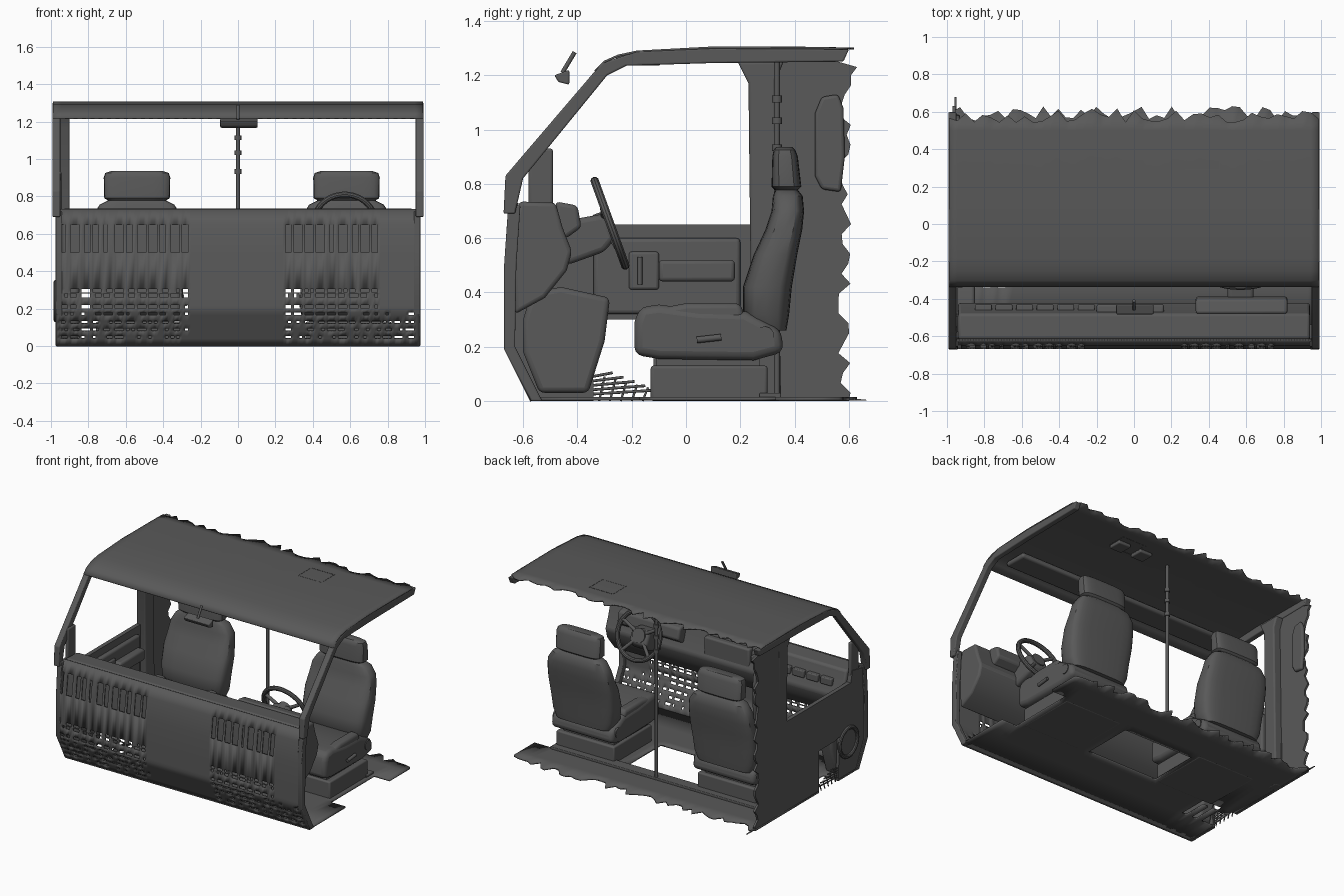
import bpy, bmesh, math, random
from mathutils import Vector

random.seed(7)
cube = bpy.data.objects.get("Cube")
if cube:
    bpy.data.objects.remove(cube)

grey = bpy.data.materials.new("dark grey")
grey.use_nodes = True
grey.diffuse_color = (0.1, 0.1, 0.1, 1)
grey.node_tree.nodes["Principled BSDF"].inputs["Base Color"].default_value = (0.1, 0.1, 0.1, 1)


def finish(name, bm, bevel=0, thick=0, smooth=True):
    bmesh.ops.recalc_face_normals(bm, faces=bm.faces)
    me = bpy.data.meshes.new(name)
    bm.to_mesh(me)
    bm.free()
    ob = bpy.data.objects.new(name, me)
    bpy.context.collection.objects.link(ob)
    me.materials.append(grey)
    if thick:
        mod = ob.modifiers.new("thickness", "SOLIDIFY")
        mod.thickness, mod.offset = thick, 0
    if bevel:
        mod = ob.modifiers.new("bevel", "BEVEL")
        mod.width, mod.segments = bevel, 3
    if smooth:
        bpy.ops.object.select_all(action="DESELECT")
        ob.select_set(True)
        bpy.context.view_layer.objects.active = ob
        bpy.ops.object.shade_smooth_by_angle(angle=math.radians(35))
    return ob


def prism(name, profile, x0, x1, bevel=0):
    """Side outline (y, z) extruded from x0 to x1."""
    bm = bmesh.new()
    face = bm.faces.new([bm.verts.new((x0, y, z)) for y, z in profile])
    ext = bmesh.ops.extrude_face_region(bm, geom=[face])["geom"]
    bmesh.ops.translate(bm, vec=(x1 - x0, 0, 0),
                        verts=[v for v in ext if isinstance(v, bmesh.types.BMVert)])
    return finish(name, bm, bevel)


def box(name, x, y, z, bevel=0):
    return prism(name, [(y[0], z[0]), (y[1], z[0]), (y[1], z[1]), (y[0], z[1])], x[0], x[1], bevel)


def loft(name, cx, sections):
    """Rounded sections (y, z, half width, half depth) stacked upwards."""
    bm, rings, n = bmesh.new(), [], 24
    for y, z, hw, hd in sections:
        ring = []
        for i in range(n):
            a = math.tau * i / n
            c, s = math.cos(a), math.sin(a)
            ring.append(bm.verts.new((cx + hw * math.copysign(abs(c) ** 0.5, c),
                                      y + hd * math.copysign(abs(s) ** 0.5, s), z)))
        rings.append(ring)
    for a, b in zip(rings, rings[1:]):
        for i in range(n):
            bm.faces.new((a[i], a[(i + 1) % n], b[(i + 1) % n], b[i]))
    bm.faces.new(rings[0])
    bm.faces.new(rings[-1])
    return finish(name, bm)


def rod(name, start, end, r):
    p, q = Vector(start), Vector(end)
    bm = bmesh.new()
    bmesh.ops.create_cone(bm, cap_ends=True, segments=12, radius1=r, radius2=r, depth=(q - p).length)
    rot = (q - p).to_track_quat("Z", "Y").to_matrix()
    bmesh.ops.rotate(bm, verts=bm.verts, cent=(0, 0, 0), matrix=rot)
    bmesh.ops.translate(bm, verts=bm.verts, vec=(p + q) / 2)
    return finish(name, bm)


def ring(name, centre, axis, big, small):
    bpy.ops.mesh.primitive_torus_add(location=centre, major_radius=big, minor_radius=small,
                                     major_segments=40, minor_segments=10)
    ob = bpy.context.object
    ob.name = name
    ob.rotation_euler = Vector(axis).to_track_quat("Z", "Y").to_euler()
    ob.data.materials.append(grey)
    bpy.ops.object.shade_smooth_by_angle()


def sheet(name, xs, rows, thick, skip=None, torn=0):
    """Sheet over x; rows of (y, z); the last row is torn, skipped cells are holes."""
    bm, grid = bmesh.new(), []
    for j, (y, z) in enumerate(rows):
        last = j == len(rows) - 1
        grid.append([bm.verts.new((x, y + (random.uniform(-torn, torn) if last else 0), z)) for x in xs])
    for j in range(len(rows) - 1):
        for i in range(len(xs) - 1):
            if not (skip and skip((xs[i] + xs[i + 1]) / 2, j, i)):
                bm.faces.new((grid[j][i], grid[j][i + 1], grid[j + 1][i + 1], grid[j + 1][i]))
    bmesh.ops.delete(bm, geom=[v for v in bm.verts if not v.link_faces], context="VERTS")
    return finish(name, bm, thick=thick)


def steps(a, b, n):
    return [a + (b - a) * i / n for i in range(n + 1)]


# Roof skin with torn rear edge, hatch and ceiling trim
sheet("roof", steps(-0.99, 0.99, 44),
      [(-0.335, 1.215), (-0.3, 1.25), (-0.25, 1.272), (-0.18, 1.287), (0.1, 1.302), (0.5, 1.3), (0.58, 1.298)],
      0.008, torn=0.04)
for a, b in ((0.27, 0.275), (0.455, 0.46)):
    box("hatch_side_seam", (a, b), (0.29, 0.44), (1.295, 1.306))
    box("hatch_cross_seam", (0.27, 0.46), (a + 0.02, b + 0.02) if a < 0.4 else (0.435, 0.44), (1.295, 1.306))
box("front_ceiling_trim", (-0.86, 0.86), (-0.26, -0.09), (1.235, 1.272), 0.015)
for x in (0.18, 0.36):
    box("ceiling_lamp", (x, x + 0.1), (0.3, 0.4), (1.27, 1.295), 0.008)

# Front panel with rows of broken grille slots
slot_z = [0.04, 0.055, 0.08, 0.095, 0.12, 0.135, 0.165, 0.18, 0.2, 0.22, 0.26, 0.28, 0.285, 0.305]
panel = [(-0.57, 0.0)]
panel += [(-0.57 - 0.095 * min(z / 0.19, 1), z) for z in slot_z]
panel += [(-0.665, 0.5), (-0.645, 0.65), (-0.62, 0.73)]


def is_slot(x, j, i):
    high = j >= 9
    inside = -0.95 < x < -0.27 or 0.25 < x < (0.75 if high else 0.95)
    return inside and j % 2 == 1 and i % 4 != 0 and random.random() < (0.85 if high else 0.6)


sheet("front_panel", steps(-0.97, 0.97, 130), panel, 0.008, is_slot)

# Floor with torn rear edge, centre opening and door notch
floor_y = [-0.57, -0.34, -0.17, -0.12, 0.25, 0.33, 0.5, 0.59]


def floor_hole(x, j, i):
    centre = abs(x) < 0.27 and j == 3
    notch = x > 0.84 and 2 <= j <= 4
    mesh_gap = x < -0.7 and 1 <= j <= 2 and random.random() < 0.6
    return centre or notch or mesh_gap


sheet("floor", steps(-0.97, 0.97, 48), [(y, 0.008) for y in floor_y], 0.012, floor_hole, 0.04)
box("rear_cross_sill", (-0.95, 0.83), (0.27, 0.35), (0.01, 0.03), 0.005)
prism("torn_spike", [(0.5, 0.0), (0.68, 0.003), (0.5, 0.02)], -0.96, -0.95)

# Windscreen pillars, roof rails and front corner pillars on both sides
pillar = [(-0.672, 0.69), (-0.665, 0.83), (-0.31, 1.245), (-0.18, 1.288), (0.1, 1.3), (0.6, 1.295),
          (0.58, 1.25), (0.1, 1.245), (-0.22, 1.235), (-0.29, 1.2), (-0.6, 0.82), (-0.63, 0.69)]
corner = [(-0.57, 0), (-0.67, 0.19), (-0.67, 0.5), (-0.655, 0.72), (-0.61, 0.72),
          (-0.625, 0.5), (-0.63, 0.2), (-0.53, 0)]
for s in (-1, 1):
    prism("windscreen_pillar", pillar, s * 0.95, s * 0.992, 0.006)
    prism("corner_pillar", corner, s * 0.94, s * 0.975, 0.005)

# Closed right side: door, pillar, torn rear panel
out = -0.97
prism("door_shell", [(-0.65, 0.7), (-0.66, 0.4), (-0.3, 0.3), (0.26, 0.3), (0.26, 0.65), (-0.48, 0.65), (-0.5, 0.73)],
      out, -0.94)
prism("lower_front_side", [(-0.57, 0), (-0.66, 0.19), (-0.66, 0.42), (-0.36, 0.4), (-0.34, 0.05), (-0.34, 0)], out, -0.95)
box("lower_rear_side", (out, -0.95), (-0.12, 0.35), (0, 0.32))
prism("kick_panel", [(-0.6, 0.3), (-0.57, 0.4), (-0.46, 0.42), (-0.28, 0.38), (-0.3, 0.22), (-0.36, 0.03), (-0.54, 0.03),
                     (-0.6, 0.18)], -0.95, -0.85, 0.02)
box("door_trim", (-0.95, -0.91), (-0.34, 0.2), (0.32, 0.6), 0.015)
box("door_armrest", (-0.93, -0.86), (-0.1, 0.18), (0.44, 0.52), 0.015)
box("door_handle_plate", (-0.93, -0.895), (-0.21, -0.1), (0.41, 0.55), 0.01)
rod("door_handle", (-0.885, -0.17, 0.43), (-0.885, -0.17, 0.53), 0.009)
box("door_corner_plate", (-0.965, -0.94), (-0.58, -0.49), (0.68, 0.93), 0.01)
prism("door_pillar", [(0.24, 0.3), (0.23, 1.17), (0.19, 1.25), (0.36, 1.25), (0.33, 1.18), (0.35, 0.0), (0.27, 0.0)],
      out, -0.9, 0.01)
torn_edge = [(0.585 + random.uniform(-0.025, 0.025), z) for z in steps(0.03, 1.2, 32)]
prism("rear_side_panel", [(0.33, 0), (0.6, 0)] + torn_edge + [(0.63, 1.23), (0.56, 1.25), (0.33, 1.27)], out, -0.955)
prism("padded_side_trim", [(0.5, 0.78), (0.57, 0.77), (0.585, 0.9), (0.58, 1.08), (0.56, 1.13), (0.5, 1.12),
                           (0.475, 1.06), (0.475, 0.83)], -0.957, -0.93, 0.012)
ring("side_speaker_ring", (-0.972, -0.45, 0.24), (1, 0, 0), 0.1, 0.014)
for k in range(5):
    z = 0.025 + 0.016 * k
    rod("side_mesh_bar", (-0.96, -0.35, z), (-0.96, -0.11 - 0.04 * k, z + 0.015), 0.005)
    y = -0.32 + 0.04 * k
    rod("side_mesh_post", (-0.96, y, 0), (-0.96, y + 0.02, 0.09 - 0.01 * k), 0.004)

# Dashboard, instrument pod and steering
prism("dashboard", [(-0.615, 0.735), (-0.48, 0.73), (-0.455, 0.64), (-0.42, 0.55), (-0.44, 0.48), (-0.52, 0.38),
                    (-0.63, 0.32), (-0.64, 0.6)], -0.94, 0.94, 0.015)
prism("instrument_pod", [(-0.48, 0.735), (-0.4, 0.72), (-0.385, 0.64), (-0.44, 0.6), (-0.48, 0.6)], 0.33, 0.82, 0.015)
box("centre_controls", (-0.2, 0.16), (-0.48, -0.43), (0.52, 0.7), 0.012)
for k in range(6):
    box("dash_vent", (-0.85 + 0.11 * k, -0.76 + 0.11 * k), (-0.47, -0.43), (0.61, 0.66), 0.006)
prism("column_shroud", [(-0.47, 0.66), (-0.3, 0.69), (-0.26, 0.6), (-0.3, 0.55), (-0.44, 0.5)], 0.5, 0.64, 0.02)
hub = Vector((0.57, -0.28, 0.655))
axis = Vector((0, 0.94, 0.34))
across = Vector((0, -0.34, 0.94))
ring("steering_wheel_rim", hub, axis, 0.165, 0.016)
rod("steering_wheel_hub", hub - axis * 0.05, hub + axis * 0.005, 0.05)
for a in (0.5, 2.64, 4.0, 5.42):
    spoke = Vector((math.cos(a), 0, 0)) + across * math.sin(a)
    rod("steering_wheel_spoke", hub - axis * 0.02, hub + spoke * 0.16, 0.012)

# Two matching seats
cushion = [(-0.19, 0.29), (-0.17, 0.345), (-0.1, 0.355), (0.05, 0.335), (0.22, 0.33), (0.35, 0.26), (0.36, 0.18),
           (0.25, 0.15), (-0.1, 0.155), (-0.19, 0.17)]
for cx in (-0.54, 0.58):
    box("seat_plinth", (cx - 0.22, cx + 0.24), (-0.13, 0.3), (0.0, 0.13), 0.01)
    box("seat_rail", (cx - 0.2, cx + 0.2), (-0.11, 0.27), (0.13, 0.17))
    prism("seat_cushion", cushion, cx - 0.245, cx + 0.245, 0.03)
    for s in (-1, 1):
        prism("cushion_bolster", [(-0.16, 0.33), (0.0, 0.36), (0.2, 0.36), (0.22, 0.3), (-0.16, 0.28)],
              cx + s * 0.17, cx + s * 0.24, 0.02)
    loft("seat_back", cx, [(0.31, 0.26, 0.21, 0.06), (0.295, 0.32, 0.24, 0.085), (0.3, 0.42, 0.25, 0.09),
                           (0.33, 0.54, 0.255, 0.08), (0.36, 0.63, 0.245, 0.068), (0.375, 0.7, 0.235, 0.06),
                           (0.375, 0.755, 0.2, 0.055), (0.37, 0.78, 0.15, 0.04)])
    loft("headrest", cx, [(0.37, 0.775, 0.15, 0.04), (0.37, 0.79, 0.175, 0.055), (0.365, 0.9, 0.178, 0.047),
                          (0.363, 0.925, 0.17, 0.04), (0.362, 0.935, 0.14, 0.03)])
    rod("recline_lever", (cx + 0.26, 0.04, 0.225), (cx + 0.26, 0.13, 0.235), 0.012)
    rod("recline_pivot", (cx - 0.25, 0.29, 0.24), (cx + 0.25, 0.29, 0.24), 0.035)

# Centre pole and rear-view mirror
rod("centre_pole", (0, 0.335, 0.02), (0, 0.335, 1.295), 0.011)
for z in (0.92, 1.02, 1.1):
    rod("pole_clamp", (0, 0.335, z), (0, 0.335, z + 0.025), 0.018)
prism("rear_view_mirror", [(-0.485, 1.2), (-0.43, 1.22), (-0.43, 1.165), (-0.47, 1.175)], -0.095, 0.105, 0.006)
rod("mirror_stem", (0, -0.455, 1.21), (0, -0.41, 1.285), 0.008)
